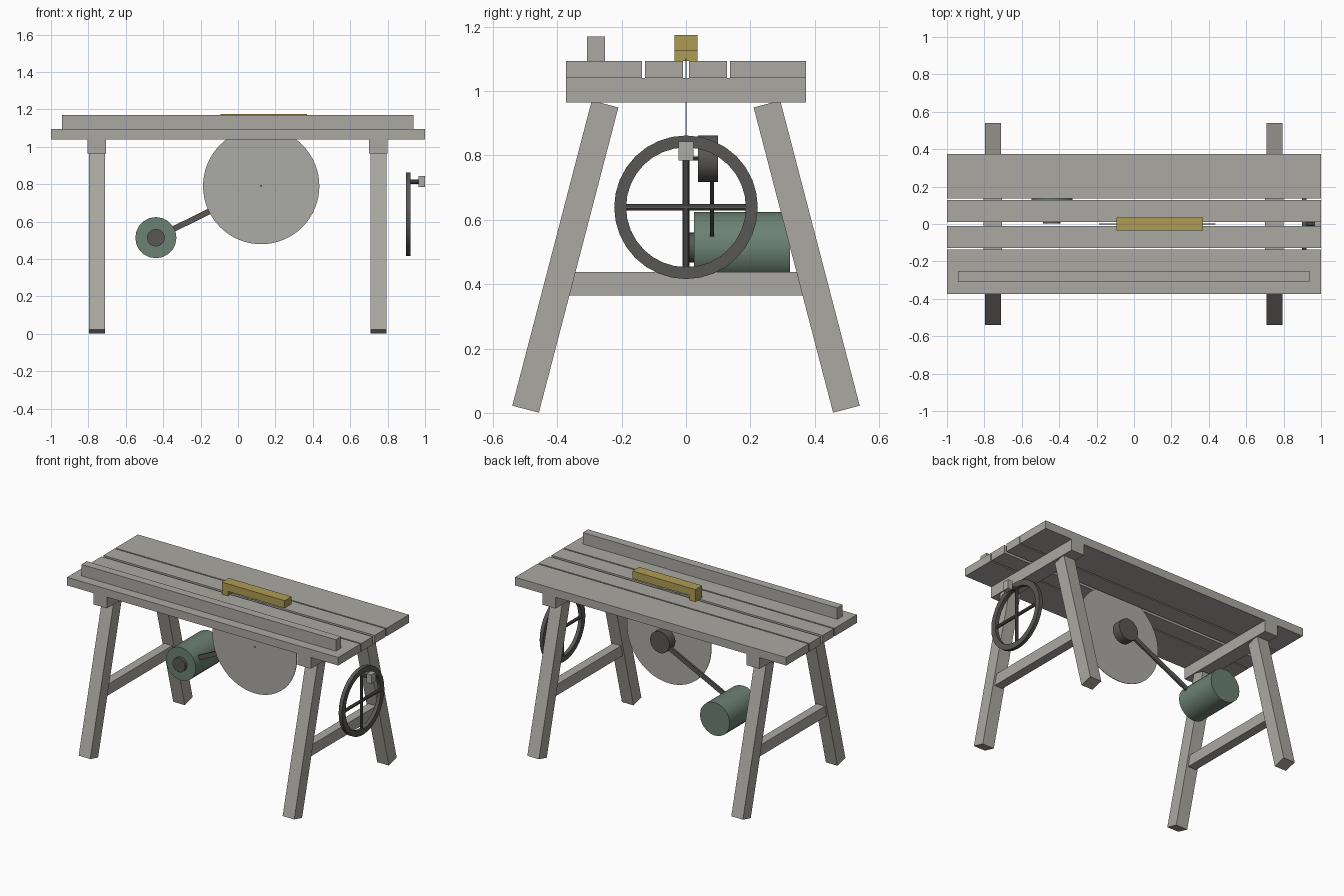
import bpy, bmesh, math
from mathutils import Vector, Matrix

if "Cube" in bpy.data.objects:
    bpy.data.objects.remove(bpy.data.objects["Cube"])


def material(name, rgb):
    m = bpy.data.materials.new(name)
    m.diffuse_color = (*rgb, 1)
    m.use_nodes = True
    m.node_tree.nodes["Principled BSDF"].inputs["Base Color"].default_value = m.diffuse_color
    return m


WOOD = material("grey wood", (0.41, 0.395, 0.36))
STEEL = material("steel", (0.41, 0.405, 0.38))
IRON = material("dark iron", (0.10, 0.097, 0.09))
GREEN = material("motor green", (0.15, 0.22, 0.175))
YELLOW = material("guard yellow", (0.42, 0.33, 0.085))


def finish(name, bm, mat, smooth=False):
    bmesh.ops.recalc_face_normals(bm, faces=bm.faces)
    mesh = bpy.data.meshes.new(name)
    bm.to_mesh(mesh)
    bm.free()
    mesh.materials.append(mat)
    ob = bpy.data.objects.new(name, mesh)
    bpy.context.collection.objects.link(ob)
    if smooth:
        bpy.ops.object.select_all(action='DESELECT')
        ob.select_set(True)
        bpy.context.view_layer.objects.active = ob
        bpy.ops.object.shade_smooth_by_angle(angle=math.radians(35))
    return ob


def box(name, lo, hi, mat):
    lo, hi = Vector(lo), Vector(hi)
    bm = bmesh.new()
    bmesh.ops.create_cube(bm, size=1, matrix=Matrix.Translation((lo + hi) / 2)
                          @ Matrix.Diagonal((*(hi - lo), 1)))
    return finish(name, bm, mat)


def bar(name, a, b, width, depth, mat):
    """Square bar from a to b; width lies along world x or y."""
    a, b = Vector(a), Vector(b)
    rot = (b - a).to_track_quat('Z', 'Y').to_matrix().to_4x4()
    bm = bmesh.new()
    bmesh.ops.create_cube(bm, size=1, matrix=Matrix.Translation((a + b) / 2) @ rot
                          @ Matrix.Diagonal((width, depth, (b - a).length, 1)))
    return finish(name, bm, mat)


def cylinder(name, a, b, r, sides, mat):
    a, b = Vector(a), Vector(b)
    rot = (b - a).to_track_quat('Z', 'Y').to_matrix().to_4x4()
    bm = bmesh.new()
    bmesh.ops.create_cone(bm, cap_ends=True, segments=sides, radius1=r, radius2=r,
                          depth=(b - a).length,
                          matrix=Matrix.Translation((a + b) / 2) @ rot)
    return finish(name, bm, mat, True)


def ring(name, centre, r_out, r_in, thick, sides, mat):
    """Flat-sided rim around the x axis."""
    bm = bmesh.new()
    loops = []
    for i in range(sides):
        t = 2 * math.pi * i / sides
        loops.append([bm.verts.new(Vector(centre) + Vector((dx, r * math.cos(t), r * math.sin(t))))
                      for r, dx in ((r_out, -thick / 2), (r_out, thick / 2),
                                    (r_in, thick / 2), (r_in, -thick / 2))])
    for i in range(sides):
        p, q = loops[i], loops[(i + 1) % sides]
        for k in range(4):
            bm.faces.new((p[k], p[(k + 1) % 4], q[(k + 1) % 4], q[k]))
    return finish(name, bm, mat, True)


# Table top: two wide outer planks, two narrow inner ones
for side, s in (("front", -1), ("back", 1)):
    for kind, y0, y1 in (("inner", 0.01, 0.128), ("outer", 0.137, 0.373)):
        ys = sorted((s * y0, s * y1))
        box(f"{side}_{kind}_plank", (-1, ys[0], 1.04), (1, ys[1], 1.094), WOOD)

# Trestles: cross beam, splayed legs and stretcher at each end
for end, x in (("left", -0.755), ("right", 0.75)):
    box(f"{end}_cross_beam", (x - 0.049, -0.373, 0.965), (x + 0.049, 0.373, 1.04), WOOD)
    box(f"{end}_stretcher", (x - 0.03, -0.375, 0.365), (x + 0.03, 0.375, 0.438), WOOD)
    for side, s in (("front", -1), ("back", 1)):
        bar(f"{end}_{side}_leg", (x, s * 0.4985, 0.0115), (x, s * 0.2515, 0.960),
            0.0855, 0.0855, WOOD)

# Rip fence
box("fence", (-0.94, -0.307, 1.094), (0.937, -0.251, 1.17), WOOD)

# Saw blade with its arbor and pulley
BX, BZ = 0.124, 0.79
cylinder("saw_blade", (BX, -0.002, BZ), (BX, 0.002, BZ), 0.311, 64, STEEL)
cylinder("arbor", (BX, -0.004, BZ), (BX, 0.045, BZ), 0.006, 8, IRON)
cylinder("arbor_pulley", (BX, 0.037, BZ), (BX, 0.099, BZ), 0.072, 24, IRON)

# Motor, its pulley and the drive belt
MX, MZ = -0.439, 0.514
cylinder("motor", (MX, 0.025, MZ), (MX, 0.323, MZ), 0.11, 20, GREEN)
cylinder("motor_pulley", (MX, 0.004, MZ), (MX, 0.03, MZ), 0.047, 20, IRON)
slope = Vector((BX - MX, 0, BZ - MZ)).normalized()
across = Vector((-slope.z, 0, slope.x))
bm = bmesh.new()
bmesh.ops.create_cube(bm, size=1)
for v in bm.verts:
    c = v.co.copy()
    v.co = (Vector(((BX + MX) / 2, 0.081 + c.y * 0.013, (BZ + MZ) / 2))
            + slope * c.x * 0.6 + across * c.z * 0.031)
finish("drive_belt", bm, IRON)

# Blade guard: long bar on one end foot
box("guard_bar", (-0.094, -0.036, 1.125), (0.37, 0.036, 1.175), YELLOW)
box("guard_foot", (-0.094, -0.036, 1.094), (-0.05, 0.036, 1.125), YELLOW)

# Handwheel with crossed spokes and crank handle
WX, WZ = 0.911, 0.639
ring("handwheel_rim", (WX, 0, WZ), 0.223, 0.186, 0.025, 32, IRON)
cylinder("upright_spoke", (WX, 0, WZ - 0.2), (WX, 0, WZ + 0.2), 0.0105, 10, IRON)
cylinder("level_spoke", (WX, -0.2, WZ), (WX, 0.2, WZ), 0.0105, 10, IRON)
cylinder("crank_pin", (WX, 0, 0.813), (0.968, 0, 0.813), 0.012, 10, IRON)
box("crank_knob", (0.966, -0.024, 0.784), (1.0, 0.024, 0.844), STEEL)
